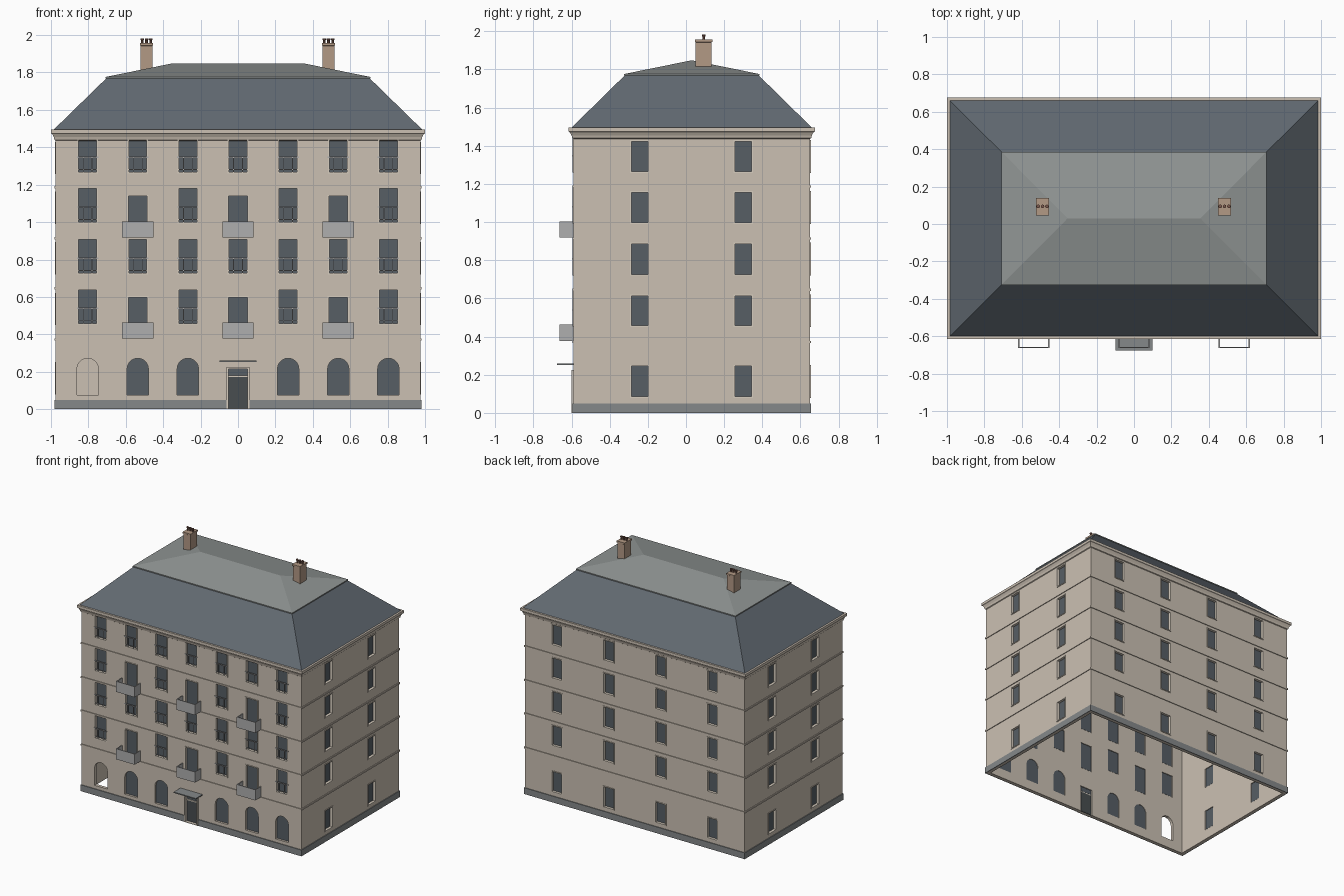
import bpy, bmesh, math

if "Cube" in bpy.data.objects:
    bpy.data.objects.remove(bpy.data.objects["Cube"])

CY, HX, HY = 0.03, 0.975, 0.62      # building centre and wall half sizes
THICK = 0.025
PITCH = 0.268                       # front window spacing


def material(name, rgb):
    m = bpy.data.materials.new(name)
    m.use_nodes = True
    m.diffuse_color = (*rgb, 1)
    m.node_tree.nodes["Principled BSDF"].inputs["Base Color"].default_value = (*rgb, 1)
    return m


STONE = material("beige stone", (0.60, 0.53, 0.45))
TRIM = material("pale trim", (0.68, 0.61, 0.52))
SLATE = material("blue slate", (0.12, 0.142, 0.165))
LEAD = material("grey roof metal", (0.28, 0.30, 0.295))
GLASS = material("dark glass", (0.095, 0.113, 0.13))
PLINTH = material("plinth grey", (0.235, 0.25, 0.255))
METAL = material("balcony grey", (0.43, 0.43, 0.43))
BRICK = material("chimney brown", (0.45, 0.32, 0.235))
CLAY = material("clay pot", (0.20, 0.10, 0.075))
DOOR = material("door", (0.065, 0.075, 0.08))


def finish(bm, name, mat):
    bmesh.ops.remove_doubles(bm, verts=bm.verts, dist=1e-5)
    bmesh.ops.recalc_face_normals(bm, faces=bm.faces)
    me = bpy.data.meshes.new(name)
    bm.to_mesh(me)
    bm.free()
    ob = bpy.data.objects.new(name, me)
    bpy.context.scene.collection.objects.link(ob)
    if mat:
        me.materials.append(mat)
    return ob


def skin(bm, rings, closed=False, caps=False):
    """Join matching rings of points with quads."""
    vs = [[bm.verts.new(p) for p in r] for r in rings]
    n = len(vs[0])
    pairs = list(zip(vs, vs[1:])) + ([(vs[-1], vs[0])] if closed else [])
    for a, b in pairs:
        for i in range(n):
            j = (i + 1) % n
            bm.faces.new((a[i], a[j], b[j], b[i]))
    if caps:
        bm.faces.new(vs[0])
        bm.faces.new(vs[-1])


def tiers(name, mat, levels, closed=False, caps=False, cx=0, cy=CY):
    """Stack of rectangles given as (half x, half y, z)."""
    bm = bmesh.new()
    skin(bm, [[(cx + sx * hx, cy + sy * hy, z) for sx, sy in
               ((-1, -1), (1, -1), (1, 1), (-1, 1))] for hx, hy, z in levels], closed, caps)
    return finish(bm, name, mat)


def band(name, mat, z0, z1, out, inn):
    return tiers(name, mat, [(HX + o, HY + o, z) for o, z in
                             ((out, z0), (out, z1), (inn, z1), (inn, z0))], closed=True)


# Wall coordinates: u along the wall, d outward, z up
WALLS = {
    "front": lambda u, d, z: (u, CY - HY - d, z),
    "back": lambda u, d, z: (u, CY + HY + d, z),
    "right": lambda u, d, z: (HX + d, u, z),
    "left": lambda u, d, z: (-HX - d, u, z),
}


def rect(u, w, z0, z1, grow=0.0):
    w = w / 2 + grow
    return [(u - w, z0 - grow), (u + w, z0 - grow), (u + w, z1 + grow), (u - w, z1 + grow)]


def arch(u, w, z0, z1, grow=0.0):
    r = w / 2 + grow
    spring = z1 - w / 2
    curve = [(u + r * math.cos(math.pi * k / 10), spring + r * math.sin(math.pi * k / 10))
             for k in range(11)]
    return [(u - r, z0 - grow), (u + r, z0 - grow)] + curve


def prism(bm, wall, outline, d0, d1):
    skin(bm, [[WALLS[wall](u, d, z) for u, z in outline] for d in (d0, d1)], caps=True)


cut, frames, panes, rails, balconies = (bmesh.new() for _ in range(5))


def window(wall, u, w, z0, z1, edge=0.007, out=0.004):
    """Opening, surround and recessed pane."""
    prism(cut, wall, rect(u, w, z0, z1, edge / 2), 0.03, -0.05)
    inner, outer = rect(u, w, z0, z1), rect(u, w, z0, z1, edge)
    skin(frames, [[WALLS[wall](a, d, b) for a, b in o] for o, d in
                  ((outer, -0.002), (outer, out), (inner, out), (inner, -0.022))], closed=True)
    prism(panes, wall, rect(u, w, z0, z1, 0.002), -0.021, -0.017)


# Front floors: alternate floors have balcony doors in every second bay
for floor, base in enumerate((0.459, 0.727, 1.0, 1.267)):
    for bay in range(-3, 4):
        u = bay * PITCH
        if floor in (0, 2) and bay in (-2, 0, 2):
            window("front", u, 0.1, base - 0.075, base + 0.139)
            low, high = base - 0.081, base + 0.004
            prism(balconies, "front", rect(u, 0.166, low, high), 0.068, 0.074)
            for s in (-1, 1):
                prism(balconies, "front", rect(u + s * 0.08, 0.006, low, high), 0, 0.068)
        else:
            window("front", u, 0.096, base, base + 0.179)
            prism(rails, "front", rect(u, 0.114, base + 0.077, base + 0.084), 0.002, 0.008)
            prism(rails, "front", rect(u, 0.096, base + 0.012, base + 0.016), 0.002, 0.005)
            for s in (-1, 1):
                prism(rails, "front", rect(u + s * 0.024, 0.004, base, base + 0.08), 0.002, 0.006)

# Ground floor arches, the outermost one left open as a passage
for bay in (-3, -2, -1, 1, 2, 3):
    prism(cut, "front", arch(bay * PITCH, 0.114, 0.076, 0.272), 0.03, -0.05)
    if bay > -3:
        prism(panes, "front", arch(bay * PITCH, 0.114, 0.076, 0.272, 0.002), -0.021, -0.017)

# Side and back windows
for z0, z1 in ((0.085, 0.245), (0.457, 0.613), (0.726, 0.886), (0.998, 1.156), (1.265, 1.422)):
    for wall, columns in (("right", (-0.243, 0.30)), ("left", (-0.243, 0.30)),
                          ("back", (-0.69, -0.23, 0.23, 0.69))):
        for u in columns:
            window(wall, u, 0.086, z0, z1)

# Entrance door with transom light and canopy
door_outer, door_inner = rect(0, 0.122, 0, 0.225), rect(0, 0.104, 0.004, 0.216)
prism(cut, "front", rect(0, 0.114, -0.03, 0.22), 0.03, -0.05)
skin(frames, [[WALLS["front"](a, d, b) for a, b in o] for o, d in
              ((door_outer, -0.002), (door_outer, 0.009), (door_inner, 0.009),
               (door_inner, -0.022))], closed=True)
prism(frames, "front", rect(0, 0.106, 0.172, 0.18), -0.02, -0.008)
prism(panes, "front", rect(0, 0.106, 0.18, 0.218), -0.021, -0.017)
bm = bmesh.new()
prism(bm, "front", rect(0, 0.106, 0.002, 0.172), -0.021, -0.015)
finish(bm, "entrance_door", DOOR)
bm = bmesh.new()
prism(bm, "front", rect(0, 0.196, 0.251, 0.259), -0.002, 0.085)
finish(bm, "door_canopy", PLINTH)

finish(frames, "window_surrounds", TRIM)
finish(panes, "window_panes", GLASS)
finish(rails, "window_guard_rails", METAL)
finish(balconies, "balcony_panels", METAL)

# Wall shell and plinth with the openings cut out
walls = band("walls", STONE, 0, 1.47, 0, -THICK)
plinth = band("plinth", PLINTH, 0, 0.05, 0.006, -0.001)
cutter = finish(cut, "opening_cutter", None)
cutter.hide_render = True
for ob in (walls, plinth):
    mod = ob.modifiers.new("openings", 'BOOLEAN')
    mod.operation, mod.solver, mod.object = 'DIFFERENCE', 'EXACT', cutter
    bpy.context.view_layer.update()
    done = ob.evaluated_get(bpy.context.evaluated_depsgraph_get())
    me = bpy.data.meshes.new_from_object(done)
    ob.modifiers.clear()
    ob.data = me
bpy.data.objects.remove(cutter)

# String courses and cornice
for i, z in enumerate((0.372, 0.646, 0.914, 1.186)):
    band(f"string_course_{i + 1}", STONE, z - 0.006, z + 0.006, 0.006, -0.002)
tiers("cornice", STONE, [(HX + o, HY + o, z) for o, z in (
    (-0.002, 1.435), (0.006, 1.44), (0.01, 1.455), (0.018, 1.47), (0.025, 1.474),
    (0.025, 1.495), (-0.02, 1.495), (-0.02, 1.435))], closed=True)

# Mansard roof: steep slate below, shallow hipped top above
tiers("lower_roof", SLATE, [(0.985, 0.63, 1.495), (0.703, 0.35, 1.77)])
tiers("upper_roof", LEAD, [(0.70, 0.347, 1.766), (0.708, 0.355, 1.768),
                           (0.708, 0.355, 1.776), (0.355, 0, 1.848)])

# Chimneys with caps and pots
for side, x in (("left", 0.484), ("right", -0.489)):
    tiers(f"{side}_chimney", BRICK, [(0.031, 0.041, 1.77), (0.031, 0.041, 1.942),
          (0.035, 0.046, 1.945), (0.035, 0.046, 1.957)], caps=True, cx=x, cy=0.092)
    bm = bmesh.new()
    for k in (-1, 0, 1):
        ring = [(math.cos(math.tau * i / 10), math.sin(math.tau * i / 10)) for i in range(10)]
        skin(bm, [[(x + k * 0.023 + r * c, 0.094 + r * s, z) for c, s in ring]
                  for r, z in ((0.007, 1.955), (0.007, 1.972), (0.0095, 1.974), (0.0095, 1.983))],
             caps=True)
    finish(bm, f"{side}_chimney_pots", CLAY)
